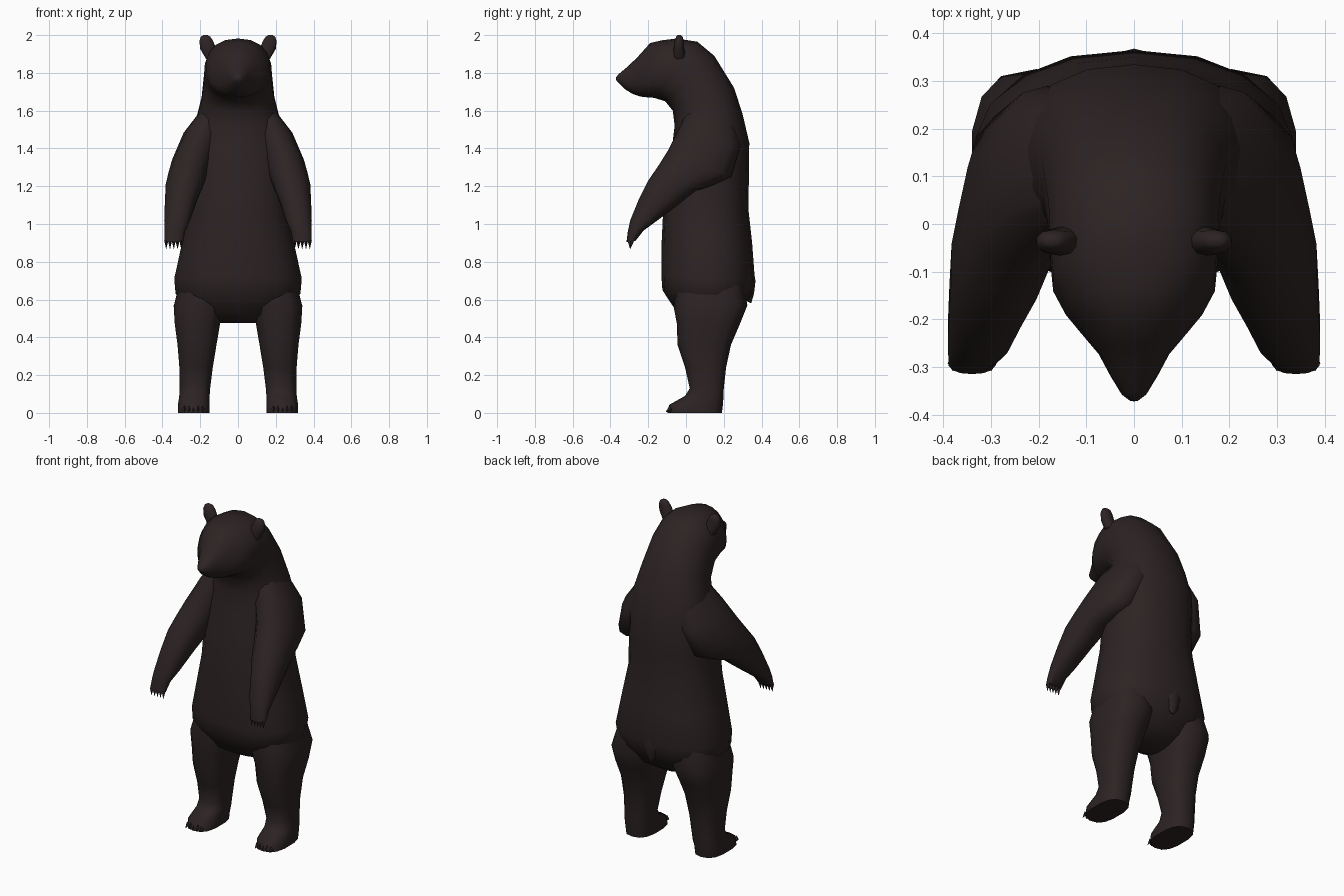
import bpy, bmesh, math
from mathutils import Vector

fur = bpy.data.materials.new("dark brown fur")
fur.diffuse_color = (0.026, 0.017, 0.017, 1)


def finish(name, bm):
    bmesh.ops.recalc_face_normals(bm, faces=bm.faces)
    me = bpy.data.meshes.new(name)
    bm.to_mesh(me)
    bm.free()
    me.materials.append(fur)
    ob = bpy.data.objects.new(name, me)
    bpy.context.collection.objects.link(ob)
    bpy.ops.object.select_all(action='DESELECT')
    ob.select_set(True)
    bpy.context.view_layer.objects.active = ob
    bpy.ops.object.shade_smooth_by_angle(angle=math.radians(50))
    return ob


def loft(name, rings, sides=14, side=1, power=0.88):
    """Each ring: front (y, z), back (y, z), centre x, half width."""
    bm = bmesh.new()
    loops = []
    for fy, fz, by, bz, cx, w in rings:
        loop = []
        for i in range(sides):
            a = 2 * math.pi * i / sides
            c, s = math.cos(a), math.sin(a)
            c = math.copysign(abs(c) ** power, c)
            s = math.copysign(abs(s) ** power, s)
            loop.append(bm.verts.new((side * (cx + w * s),
                                      (fy + by) / 2 + c * (fy - by) / 2,
                                      (fz + bz) / 2 + c * (fz - bz) / 2)))
        loops.append(loop)
    for a, b in zip(loops, loops[1:]):
        for i in range(sides):
            j = (i + 1) % sides
            bm.faces.new((a[i], a[j], b[j], b[i]))
    bm.faces.new(loops[0])
    bm.faces.new(loops[-1])
    return finish(name, bm)


def claws(name, xs, base, tip, r, side):
    """Row of small spikes, from base (y, z) to tip (y, z)."""
    bm = bmesh.new()
    for x in xs:
        b, t = Vector((side * x, *base)), Vector((side * x, *tip))
        d = (t - b).normalized()
        u = Vector((1, 0, 0))
        v = d.cross(u)
        ring = [bm.verts.new(b + u * r * math.cos(k * math.pi / 2) + v * r * 1.6 * math.sin(k * math.pi / 2))
                for k in range(4)]
        top = bm.verts.new(t)
        for k in range(4):
            bm.faces.new((ring[k], ring[(k + 1) % 4], top))
        bm.faces.new(ring)
    return finish(name, bm)


# Torso, neck and head in one skin
loft("body", [
    (0.04, 0.475, 0.20, 0.475, 0, 0.10),
    (-0.04, 0.52, 0.27, 0.52, 0, 0.24),
    (-0.125, 0.65, 0.345, 0.62, 0, 0.335),
    (-0.13, 0.72, 0.365, 0.70, 0, 0.342),
    (-0.13, 0.88, 0.35, 0.90, 0, 0.302),
    (-0.122, 1.05, 0.33, 1.08, 0, 0.265),
    (-0.11, 1.22, 0.333, 1.25, 0, 0.255),
    (-0.075, 1.40, 0.335, 1.43, 0, 0.255),
    (-0.06, 1.52, 0.30, 1.58, 0, 0.225),
    (-0.07, 1.60, 0.255, 1.72, 0, 0.195),
    (-0.11, 1.65, 0.15, 1.89, 0, 0.182),
    (-0.17, 1.668, 0.06, 1.965, 0, 0.178),
    (-0.20, 1.67, -0.05, 1.982, 0, 0.172),
    (-0.23, 1.673, -0.13, 1.972, 0, 0.145),
    (-0.25, 1.677, -0.19, 1.958, 0, 0.115),
    (-0.285, 1.69, -0.255, 1.885, 0, 0.075),
    (-0.325, 1.715, -0.31, 1.832, 0, 0.05),
    (-0.36, 1.75, -0.355, 1.795, 0, 0.026),
    (-0.372, 1.765, -0.37, 1.778, 0, 0.008),
], sides=18)

# Short tail lying on the rump
loft("tail", [
    (0.28, 0.80, 0.345, 0.82, 0, 0.06),
    (0.28, 0.70, 0.368, 0.70, 0, 0.065),
    (0.30, 0.62, 0.36, 0.63, 0, 0.04),
    (0.325, 0.59, 0.345, 0.58, 0, 0.01),
], sides=8)

for side, label in ((-1, "right"), (1, "left")):
    # Arm from shoulder to paw
    loft(label + "_arm", [
        (0.02, 1.64, 0.24, 1.60, 0.10, 0.08),
        (-0.03, 1.52, 0.29, 1.42, 0.18, 0.11),
        (-0.095, 1.39, 0.24, 1.25, 0.24, 0.112),
        (-0.145, 1.31, 0.13, 1.20, 0.265, 0.106),
        (-0.20, 1.23, 0.05, 1.175, 0.285, 0.10),
        (-0.25, 1.13, -0.05, 1.095, 0.305, 0.084),
        (-0.295, 1.02, -0.15, 1.02, 0.322, 0.070),
        (-0.308, 0.96, -0.225, 0.965, 0.335, 0.056),
        (-0.315, 0.905, -0.268, 0.91, 0.340, 0.050),
    ], side=side)
    claws(label + "_hand_claws", [0.30 + 0.02 * i for i in range(5)],
          (-0.292, 0.912), (-0.296, 0.866), 0.011, side)

    # Leg from hip to sole
    loft(label + "_leg", [
        (-0.05, 0.68, 0.30, 0.70, 0.18, 0.13),
        (-0.065, 0.56, 0.325, 0.57, 0.205, 0.138),
        (-0.048, 0.47, 0.285, 0.47, 0.215, 0.122),
        (-0.045, 0.36, 0.238, 0.36, 0.217, 0.105),
        (-0.005, 0.24, 0.212, 0.24, 0.222, 0.090),
        (0.02, 0.13, 0.20, 0.13, 0.228, 0.082),
        (-0.005, 0.09, 0.198, 0.08, 0.231, 0.082),
        (-0.09, 0.042, 0.195, 0.04, 0.234, 0.086),
        (-0.098, 0.0, 0.19, 0.0, 0.234, 0.084),
    ], side=side, power=0.75)
    claws(label + "_toe_claws", [0.188 + 0.024 * i for i in range(5)],
          (-0.078, 0.022), (-0.107, 0.006), 0.012, side)

    # Rounded ear tilted outward
    loft(label + "_ear", [
        (-0.065, 1.87, 0.0, 1.88, 0.135, 0.035),
        (-0.066, 1.925, -0.01, 1.93, 0.158, 0.044),
        (-0.062, 1.965, -0.012, 1.97, 0.168, 0.038),
        (-0.052, 1.992, -0.018, 1.992, 0.172, 0.026),
        (-0.044, 2.0, -0.028, 2.0, 0.172, 0.012),
    ], sides=10, side=side)
